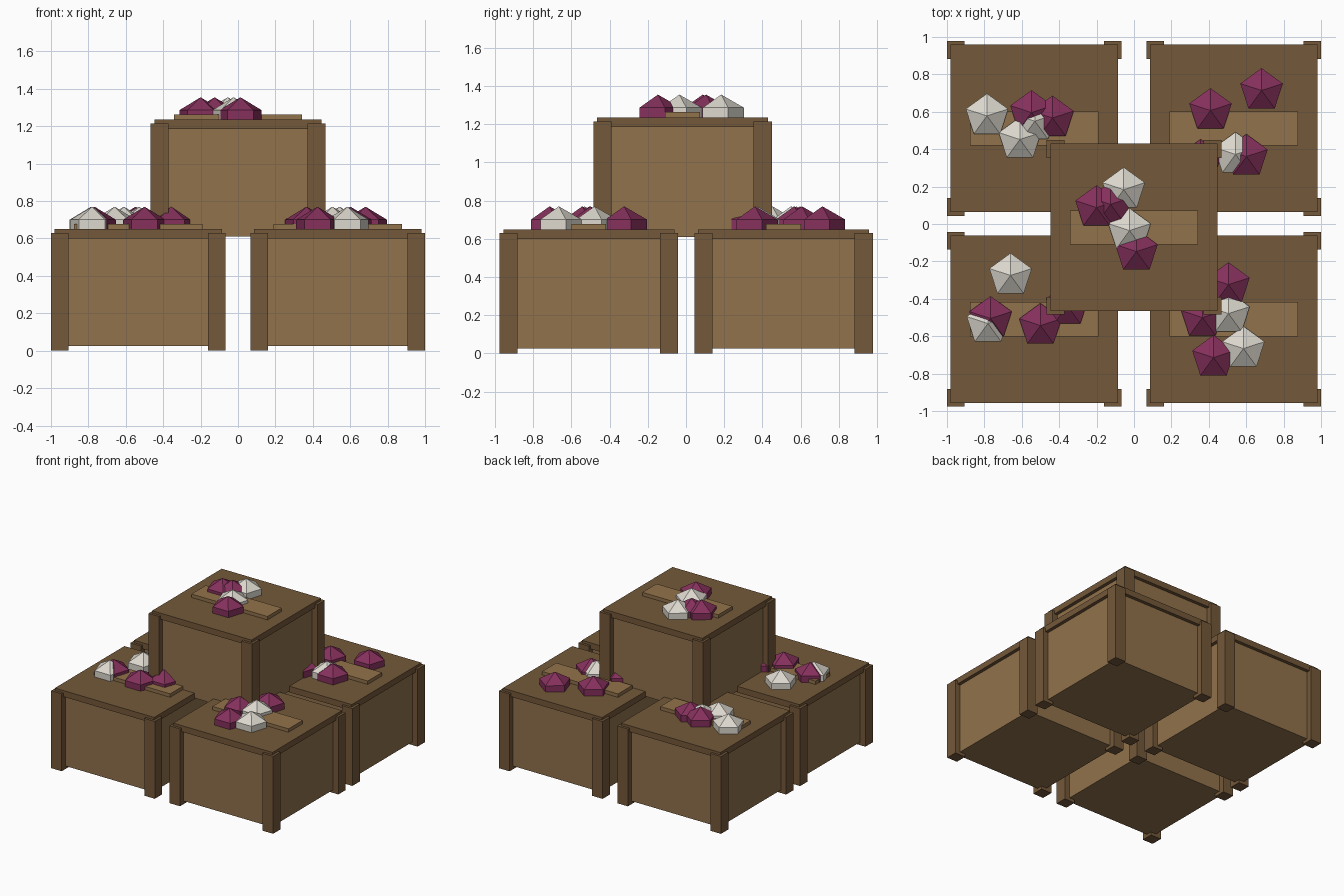
import bpy
from math import sin, cos, pi

if "Cube" in bpy.data.objects:
    bpy.data.objects.remove(bpy.data.objects["Cube"])


def material(name, rgb):
    m = bpy.data.materials.new(name)
    m.diffuse_color = (*rgb, 1)
    m.use_nodes = True
    m.node_tree.nodes["Principled BSDF"].inputs["Base Color"].default_value = m.diffuse_color
    return m


DARK = material("dark_wood", (0.175, 0.098, 0.042))
LIGHT = material("light_wood", (0.283, 0.168, 0.07))
PURPLE = material("purple_skin", (0.235, 0.03, 0.107))
WHITE = material("white_skin", (0.72, 0.69, 0.62))


def make(name, verts, faces, mat):
    me = bpy.data.meshes.new(name)
    me.from_pydata(verts, [], faces)
    me.materials.append(mat)
    ob = bpy.data.objects.new(name, me)
    bpy.context.collection.objects.link(ob)
    return ob


def box(name, cx, cy, z0, z1, sx, sy, mat):
    bpy.ops.mesh.primitive_cube_add(size=1, location=(cx, cy, (z0 + z1) / 2))
    ob = bpy.context.object
    ob.name = name
    ob.scale = (sx, sy, z1 - z0)
    ob.data.materials.append(mat)


def bulb(name, x, y, z, mat, r=0.138):
    # five-sided low-poly ball: two rings and two poles
    verts = [(x, y, z + r), (x, y, z - r)]
    for h in (0.5, -0.5):
        for i in range(5):
            a = pi / 2 + i * 2 * pi / 5
            verts.append((x + 0.866 * r * cos(a), y + 0.866 * r * sin(a), z + h * r))
    faces = []
    for i in range(5):
        j = (i + 1) % 5
        faces += [(0, 2 + i, 2 + j), (2 + i, 7 + i, 7 + j, 2 + j), (1, 7 + j, 7 + i)]
    make(name, verts, faces, mat)


def crate(name, cx, cy, z, bulbs):
    # panelled body, overhanging lid, label board
    box(name + "_body", cx, cy, z + 0.025, z + 0.605, 0.84, 0.84, LIGHT)
    box(name + "_lid", cx, cy, z + 0.6, z + 0.65, 0.895, 0.895, DARK)
    box(name + "_top_board", cx, cy, z + 0.64, z + 0.678, 0.685, 0.183, LIGHT)
    # corner posts
    for sx in (-1, 1):
        for sy in (-1, 1):
            box(name + "_post", cx + sx * 0.4195, cy + sy * 0.4195,
                z, z + 0.63, 0.095, 0.095, DARK)
    # vegetables sunk into the lid
    for x, y, mat in bulbs:
        bulb(name + "_bulb", x, y, z + 0.632, mat)


P, W = PURPLE, WHITE
crate("front_left_crate", -0.533, -0.509, 0, [
    (-0.66, -0.275, W), (-0.767, -0.505, P), (-0.781, -0.532, W),
    (-0.5, -0.543, P), (-0.357, -0.436, P)])
crate("front_right_crate", 0.533, -0.509, 0, [
    (0.505, -0.324, P), (0.505, -0.479, W), (0.366, -0.5, P),
    (0.425, -0.714, P), (0.585, -0.666, W)])
crate("back_left_crate", -0.533, 0.511, 0, [
    (-0.786, 0.578, W), (-0.61, 0.452, W), (-0.548, 0.596, P),
    (-0.436, 0.567, P), (-0.53, 0.55, W)])
crate("back_right_crate", 0.533, 0.511, 0, [
    (0.409, 0.607, P), (0.682, 0.714, P), (0.543, 0.372, W),
    (0.601, 0.361, P), (0.356, 0.334, P)])
crate("upper_crate", 0, -0.018, 0.585, [
    (-0.055, 0.184, W), (-0.2, 0.088, P), (-0.125, 0.105, P),
    (-0.024, -0.035, W), (0.013, -0.147, P)])
